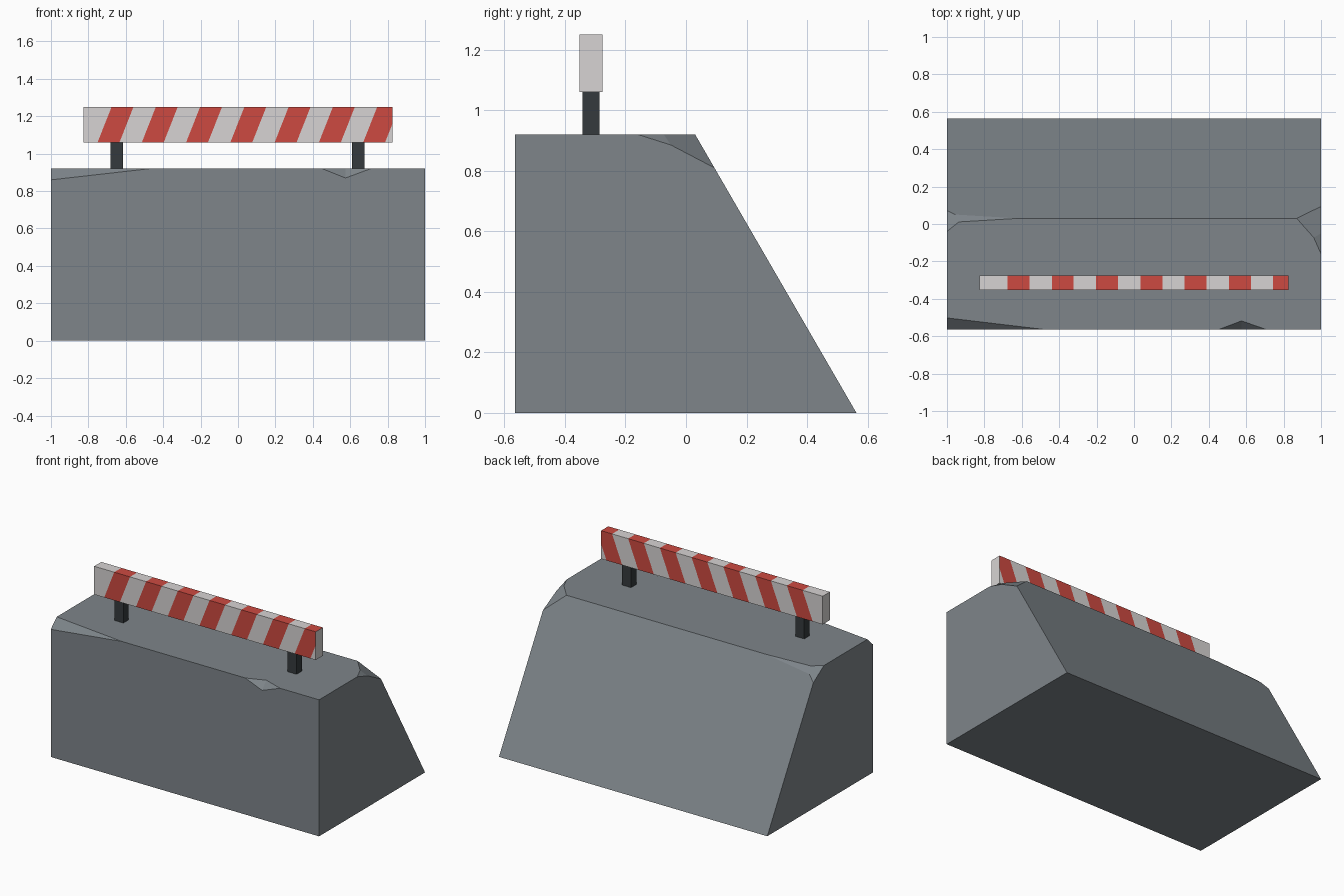
import bpy, bmesh
from mathutils import Vector as V

if "Cube" in bpy.data.objects:
    bpy.data.objects.remove(bpy.data.objects["Cube"])


def material(name, rgb):
    lin = [((c / 255 + 0.055) / 1.055) ** 2.4 for c in rgb]
    m = bpy.data.materials.new(name)
    m.diffuse_color = (*lin, 1)
    m.use_nodes = True
    m.node_tree.nodes["Principled BSDF"].inputs["Base Color"].default_value = m.diffuse_color
    return m


CONCRETE = material("concrete grey", (126, 133, 138))
WHITE = material("board white", (215, 212, 211))
RED = material("stripe red", (205, 74, 65))
STEEL = material("dark steel", (53, 58, 61))


def finish(bm, name, *mats):
    bmesh.ops.recalc_face_normals(bm, faces=bm.faces)
    me = bpy.data.meshes.new(name)
    bm.to_mesh(me)
    bm.free()
    ob = bpy.data.objects.new(name, me)
    bpy.context.collection.objects.link(ob)
    for m in mats:
        me.materials.append(m)
    return ob


def box(x0, x1, y0, y1, z0, z1):
    bm = bmesh.new()
    bmesh.ops.create_cube(bm, size=1)
    for v in bm.verts:
        v.co = V(((x0 + x1) / 2 + v.co.x * (x1 - x0),
                  (y0 + y1) / 2 + v.co.y * (y1 - y0),
                  (z0 + z1) / 2 + v.co.z * (z1 - z0)))
    return bm


def chip(bm, a, b, c):
    """Slice off everything outside the plane through three points."""
    a, b, c = V(a), V(b), V(c)
    n = (b - a).cross(c - a).normalized()
    if n.dot(V((0, -0.1, 0.4)) - a) > 0:
        n = -n
    res = bmesh.ops.bisect_plane(bm, geom=bm.verts[:] + bm.edges[:] + bm.faces[:],
                                 dist=1e-5, plane_co=a, plane_no=n, clear_outer=True)
    edges = [e for e in res["geom_cut"] if isinstance(e, bmesh.types.BMEdge)]
    bmesh.ops.edgeloop_fill(bm, edges=edges)


# Concrete block: slanted profile pulled along x
TOP, FRONT = 0.92, -0.565
profile = [(FRONT, 0), (0.563, 0), (0.03, TOP), (FRONT, TOP)]
bm = bmesh.new()
base = bm.faces.new([bm.verts.new((-1, y, z)) for y, z in profile])
ext = bmesh.ops.extrude_face_region(bm, geom=[base])
bmesh.ops.translate(bm, vec=(2, 0, 0),
                    verts=[v for v in ext["geom"] if isinstance(v, bmesh.types.BMVert)])
bmesh.ops.recalc_face_normals(bm, faces=bm.faces)

# Broken corners
chip(bm, (-1, FRONT, 0.86), (-0.47, FRONT, TOP), (-1, -0.502, TOP))           # front left
chip(bm, (0.87, 0.03, TOP), (1, 0.093, 0.81), (1, -0.05, 0.885))              # back right
chip(bm, (0.96, -0.07, TOP), (1, -0.16, TOP), (1, -0.05, 0.885))
chip(bm, (-0.62, 0.03, TOP), (-0.955, 0.05, 0.885), (-0.955, 0.01, TOP))      # back left
chip(bm, (-0.955, 0.05, 0.885), (-1, 0.072, 0.847), (-1, -0.04, TOP))
block = finish(bm, "concrete_block", CONCRETE)

# V-shaped notch in the front top edge
a, b = V((0.45, FRONT, TOP)), V((0.71, FRONT, TOP))
c, d = V((0.575, FRONT, 0.87)), V((0.575, -0.518, TOP))
m = (c + d) / 2
bm = bmesh.new()
for p in (m + (c - m) * 4, m + (d - m) * 4, m + (a - m) * 3, m + (b - m) * 3):
    bm.verts.new(p)
bmesh.ops.convex_hull(bm, input=bm.verts[:])
cutter = finish(bm, "notch_cutter", CONCRETE)
cutter.hide_render = True
mod = block.modifiers.new("notch", 'BOOLEAN')
mod.operation, mod.solver, mod.object = 'DIFFERENCE', 'EXACT', cutter
bpy.context.view_layer.objects.active = block
block.select_set(True)
bpy.ops.object.modifier_apply(modifier="notch")
bpy.data.objects.remove(cutter)

# Posts
for side, x in (("left", -0.648), ("right", 0.643)):
    finish(box(x - 0.033, x + 0.033, -0.342, -0.286, 0.9, 1.07), side + "_post", STEEL)

# Warning board, cut through by slanted planes into stripes
Z0, Z1, SLANT, WIDTH = 1.06, 1.25, 0.395, 0.117
starts = [-0.751 + 0.2367 * k for k in range(7)]
bm = box(-0.826, 0.826, -0.352, -0.276, Z0, Z1)
for s in starts:
    for x in (s, s + WIDTH):
        bmesh.ops.bisect_plane(bm, geom=bm.verts[:] + bm.edges[:] + bm.faces[:],
                               dist=1e-5, plane_co=(x, 0, Z0), plane_no=(1, 0, -SLANT))
bm.normal_update()
for f in bm.faces:
    p = f.calc_center_median()
    u = p.x - SLANT * (p.z - Z0)
    striped = abs(f.normal.x) < 0.5 and any(s < u < s + WIDTH for s in starts)
    f.material_index = 1 if striped else 0
finish(bm, "striped_board", WHITE, RED)
